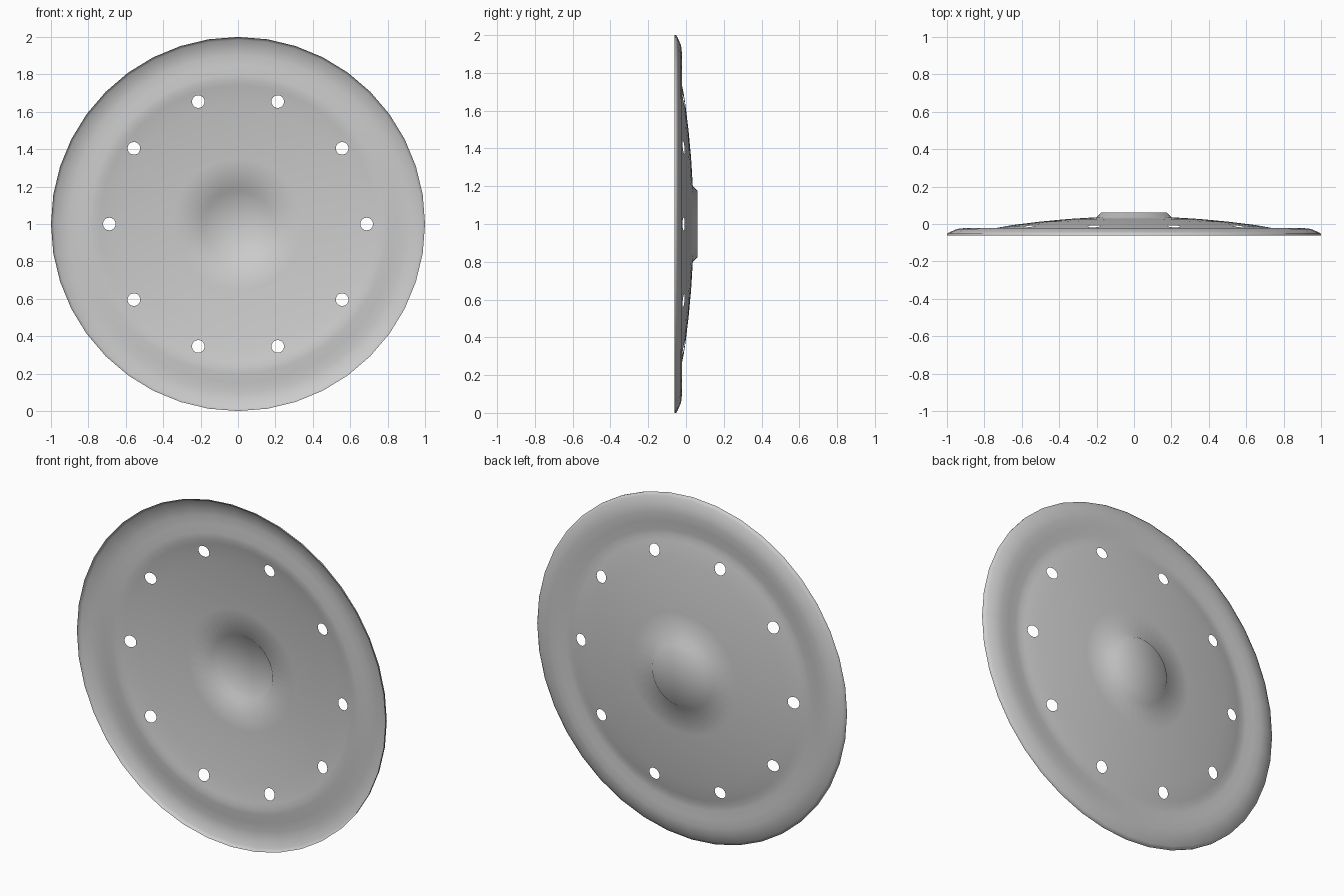
import bpy, bmesh, math

if "Cube" in bpy.data.objects:
    bpy.data.objects.remove(bpy.data.objects["Cube"])

SIDES = 40
HOLE_RADIUS = 0.034
# (radius, y) from outer lip to hub cap
PROFILE = [(1.0, -0.062), (1.0, -0.052), (0.985, -0.043), (0.945, -0.026),
           (0.90, -0.021), (0.85, -0.024), (0.80, -0.029), (0.77, -0.029),
           (0.74, -0.022), (0.688, -0.012), (0.63, -0.003), (0.50, 0.013),
           (0.35, 0.027), (0.20, 0.036), (0.175, 0.062)]
HOLE_ROW = 9


def height(r):
    for (r0, y0), (r1, y1) in zip(PROFILE[2:], PROFILE[3:]):
        if r1 <= r <= r0:
            return y0 + (y1 - y0) * (r0 - r) / (r0 - r1)
    return PROFILE[-1][1]


bm = bmesh.new()


def point(r, a, y):
    return bm.verts.new((r * math.cos(a), y, 1 + r * math.sin(a)))


# Revolved sheet, leaving out the cells around each hole
rings = [[point(r, 2 * math.pi * i / SIDES, y) for i in range(SIDES)] for r, y in PROFILE]


def vert(row, i):
    return rings[row][i % SIDES]


for row in range(len(PROFILE) - 1):
    for i in range(SIDES):
        near_hole = row in (HOLE_ROW - 1, HOLE_ROW) and i % 4 in (0, 3)
        if not near_hole:
            bm.faces.new((vert(row, i), vert(row, i + 1), vert(row + 1, i + 1), vert(row + 1, i)))

# Ten round bolt holes, each joined to its surrounding cells
AROUND = [(-1, 0), (-1, 1), (0, 1), (1, 1), (1, 0), (1, -1), (0, -1), (-1, -1)]
for i in range(0, SIDES, 4):
    a = 2 * math.pi * i / SIDES
    rc = PROFILE[HOLE_ROW][0]
    rim = []
    for k in range(16):
        t = 2 * math.pi * k / 16
        u, v = rc + HOLE_RADIUS * math.cos(t), HOLE_RADIUS * math.sin(t)
        r = math.hypot(u, v)
        rim.append(point(r, a + math.atan2(v, u), height(r)))
    outer = [vert(HOLE_ROW + dr, i + di) for dr, di in AROUND]
    for k in range(8):
        bm.faces.new((outer[k], outer[(k + 1) % 8],
                      rim[(2 * k + 2) % 16], rim[2 * k + 1], rim[2 * k]))
    bm.verts.remove(vert(HOLE_ROW, i))

# Hub cap
centre = bm.verts.new((0, PROFILE[-1][1], 1))
for i in range(SIDES):
    bm.faces.new((vert(-1, i), vert(-1, i + 1), centre))

# Normals point to the back, smooth throughout
bm.normal_update()
bmesh.ops.recalc_face_normals(bm, faces=bm.faces[:])
bm.normal_update()
if centre.link_faces[0].normal.y < 0:
    bmesh.ops.reverse_faces(bm, faces=bm.faces[:])
for f in bm.faces:
    f.smooth = True

mesh = bpy.data.meshes.new("dished_disc")
bm.to_mesh(mesh)
bm.free()
disc = bpy.data.objects.new("dished_disc", mesh)
bpy.context.collection.objects.link(disc)
